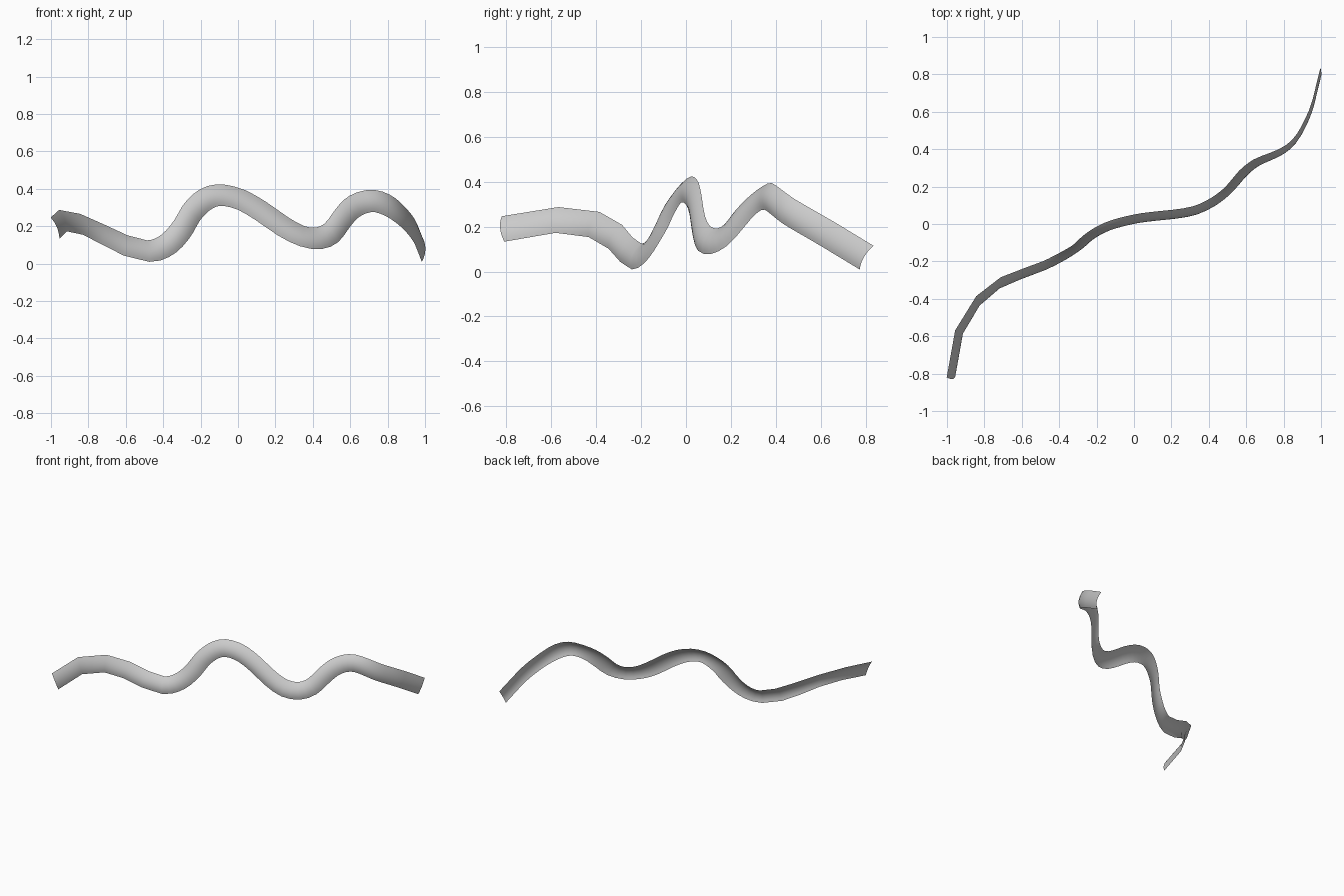
import bpy, math
from mathutils import Vector

if "Cube" in bpy.data.objects:
    bpy.data.objects.remove(bpy.data.objects["Cube"])

# centre line of the ribbon
PATH = [Vector(p) for p in [
    (-.978, -.815, .19), (-.935, -.575, .23), (-.835, -.41, .21), (-.72, -.315, .155),
    (-.60, -.265, .097), (-.48, -.22, .067), (-.40, -.18, .088), (-.34, -.145, .135),
    (-.29, -.11, .20), (-.25, -.075, .27), (-.20, -.04, .325), (-.14, -.01, .36),
    (-.07, .012, .365), (.02, .032, .34), (.12, .045, .283), (.24, .058, .20),
    (.34, .08, .148), (.43, .125, .135), (.50, .18, .165), (.55, .235, .23),
    (.60, .29, .29), (.66, .335, .325), (.73, .365, .335), (.80, .40, .312),
    (.86, .455, .27), (.91, .54, .22), (.95, .64, .162), (.99, .805, .062)]]
HALF_W, BULGE, SIDES = .0615, .011, 8
FRONT = Vector((0, -.011, 0))


def midpoint(i):
    # Catmull-Rom point halfway along segment i
    a, b, c, d = PATH[i - 1:i + 3]
    return (9 * (b + c) - a - d) / 16


# finer steps in the tight middle bends, coarse facets at the left end
pts = []
for i, p in enumerate(PATH):
    pts.append(p)
    if 5 <= i < len(PATH) - 2:
        pts.append(midpoint(i))

# sweep a shallow open arc along the path, leaning back except at the right end
verts, faces = [], []
n = len(pts)
row = SIDES + 1
for i, p in enumerate(pts):
    t = Vector((0, 0, 0))
    if i > 0:
        t += (p - pts[i - 1]).normalized()
    if i < n - 1:
        t += (pts[i + 1] - p).normalized()
    t.normalize()
    side = Vector((t.y, -t.x, 0)).normalized()
    up = side.cross(t).normalized()
    lean = math.radians(21 * min(1, (1 - p.x) / .4))
    w = up * math.cos(lean) - side * math.sin(lean)
    out = side * math.cos(lean) + up * math.sin(lean)
    for k in range(row):
        u = 2 * k / SIDES - 1
        verts.append(p + w * (u * HALF_W) + (out * BULGE + FRONT) * (1 - u * u))
for i in range(n - 1):
    for k in range(SIDES):
        a = i * row + k
        faces.append((a, a + row, a + row + 1, a + 1))

mesh = bpy.data.meshes.new("wavy_ribbon")
mesh.from_pydata(verts, [], faces)
mesh.update()
obj = bpy.data.objects.new("wavy_ribbon", mesh)
bpy.context.collection.objects.link(obj)
bpy.context.view_layer.objects.active = obj
obj.select_set(True)
bpy.ops.object.shade_smooth_by_angle(angle=math.radians(40))
